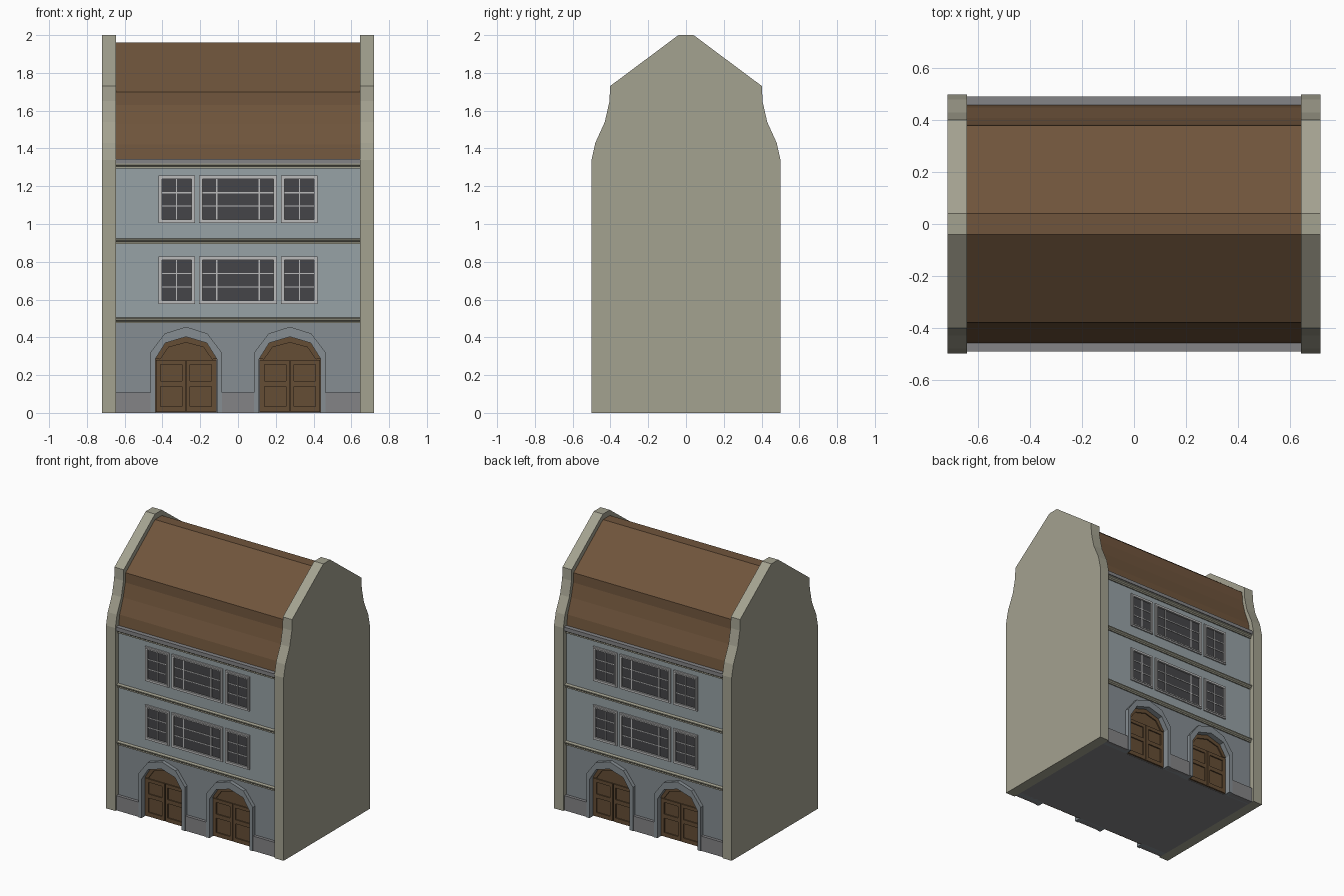
import bpy, bmesh

if "Cube" in bpy.data.objects:
    bpy.data.objects.remove(bpy.data.objects["Cube"])


def material(name, rgb):
    m = bpy.data.materials.new(name)
    m.diffuse_color = (*rgb, 1)
    m.use_nodes = True
    m.node_tree.nodes["Principled BSDF"].inputs["Base Color"].default_value = m.diffuse_color
    return m


STONE = material("gable_stone", (0.37, 0.36, 0.28))
TILE = material("roof_tile", (0.16, 0.09, 0.045))
PLASTER = material("plaster", (0.31, 0.36, 0.38))
GROUND = material("ground_wall", (0.24, 0.27, 0.29))
GREY = material("grey_trim", (0.23, 0.23, 0.24))
FRAME = material("window_frame", (0.5, 0.5, 0.5))
GLASS = material("glass", (0.06, 0.06, 0.065))
WOOD = material("door_wood", (0.13, 0.075, 0.035))


def build(name, prisms, mat, axis="y", mirror=""):
    """Each prism is (outline, start, end), extruded along the given axis."""
    bm = bmesh.new()
    for pts, a, b in prisms:
        rings = [[bm.verts.new((d, p, q) if axis == "x" else (p, d, q)) for p, q in pts]
                 for d in (a, b)]
        bm.faces.new(rings[0])
        bm.faces.new(rings[1][::-1])
        n = len(pts)
        for i in range(n):
            j = (i + 1) % n
            bm.faces.new((rings[0][i], rings[1][i], rings[1][j], rings[0][j]))
    bmesh.ops.recalc_face_normals(bm, faces=bm.faces)
    me = bpy.data.meshes.new(name)
    bm.to_mesh(me)
    bm.free()
    me.materials.append(mat)
    ob = bpy.data.objects.new(name, me)
    bpy.context.collection.objects.link(ob)
    if mirror:
        mod = ob.modifiers.new("Mirror", "MIRROR")
        mod.use_axis = ("x" in mirror, "y" in mirror, False)
        mod.use_mirror_merge = False
    return ob


def rect(x0, x1, z0, z1):
    return [(x0, z0), (x1, z0), (x1, z1), (x0, z1)]


def both(half):
    """Complete a half profile by reflection across y = 0."""
    return half + [(-y, z) for y, z in reversed(half)]


def ring(x0, x1, z0, z1, t, a, b):
    """Four bars around a rectangle."""
    return [(rect(x0, x1, z0, z0 + t), a, b), (rect(x0, x1, z1 - t, z1), a, b),
            (rect(x0, x0 + t, z0 + t, z1 - t), a, b), (rect(x1 - t, x1, z0 + t, z1 - t), a, b)]


XI, WALL = 0.645, -0.465      # inner face of gables, facade plane

# Gable end walls
gable = both([(0.5, 0), (0.5, 1.34), (0.48, 1.43), (0.43, 1.54),
              (0.405, 1.65), (0.402, 1.73), (0.04, 2.0)])
build("gable_walls", [(gable, XI, 0.72)], STONE, "x", "x")

# Roof with flared lower slope
roof = both([(0.46, 1.345), (0.449, 1.42), (0.408, 1.53),
             (0.383, 1.63), (0.38, 1.70), (0.04, 1.96)])
build("roof", [(roof, -XI, XI)], TILE, "x")

# Upper storeys and ground floor core
build("upper_walls", [(rect(-XI, XI, 0.475, 1.32), WALL, -WALL)], PLASTER)
build("ground_core", [(rect(-XI, XI, 0, 0.475), -0.44, 0.44)], GREY)

# Arched openings (outlines run left to right)
C = 0.275
inner = [(-0.163, 0), (-0.163, 0.285), (-0.11, 0.37), (0, 0.403),
         (0.11, 0.37), (0.163, 0.285), (0.163, 0)]
outer = [(-0.189, 0), (-0.189, 0.32), (-0.113, 0.42), (0, 0.456),
         (0.113, 0.42), (0.189, 0.32), (0.189, 0)]


def at(pts, c):
    return [(x + c, z) for x, z in pts]


wall = ([(-XI, 0)] + at(inner, -C) + at(inner, C) +
        [(XI, 0), (XI, 0.475), (-XI, 0.475)])
build("ground_wall", [(wall, WALL, -0.43)], GROUND, mirror="y")
build("door_surrounds", [(at(outer, c) + at(inner, c)[::-1], -0.492, -0.45)
                         for c in (-C, C)], GROUND, mirror="y")

# Plinth blocks beside the doors
build("plinth", [(rect(a, b, 0, 0.108), -0.487, -0.45)
                 for a, b in ((-XI, -0.464), (-0.086, 0.086), (0.464, XI))], GREY, mirror="y")

# Doors: backing, rails and stiles, arched top board
doors = []
for c in (-C, C):
    doors.append((at([(x * 0.99, z * 0.99 + 0.004) for x, z in inner], c), -0.445, -0.435))
    for a, b in ((-0.16, -0.135), (-0.022, -0.003), (0.003, 0.022), (0.135, 0.16)):
        doors.append((rect(c + a, c + b, 0.005, 0.28), -0.453, -0.44))
    for s in (-1, 1):
        xs = sorted((c + s * 0.022, c + s * 0.135))
        for z0, z1 in ((0.005, 0.035), (0.14, 0.17), (0.255, 0.28)):
            doors.append((rect(*xs, z0, z1), -0.453, -0.44))
    rim = inner[1:-1]
    doors.append((at(rim + [(x * 0.84, 0.28 + (z - 0.28) * 0.75) for x, z in rim[::-1]], c),
                  -0.453, -0.44))
build("doors", doors, WOOD, mirror="y")

# String courses and eaves cornice
courses = []
for z in (0.475, 0.895, 1.295):
    courses.append(([(-0.46, z), (-0.474, z), (-0.474, z + 0.01), (-0.485, z + 0.018),
                     (-0.485, z + 0.025), (-0.46, z + 0.03)], -XI, XI))
build("string_courses", courses, STONE, "x", "y")
build("eaves_cornice", [(rect(-0.492, 0.492, 1.32, 1.345), -XI, XI)], GREY, "x")

# Windows: stepped frames, glass and glazing bars
frames, glass = [], []
for zc in (0.702, 1.13):
    z0, z1 = zc - 0.126, zc + 0.126
    for x0, x1, cols in ((-0.422, -0.228, 2), (-0.206, 0.206, 3), (0.228, 0.422, 2)):
        frames += ring(x0, x1, z0, z1, 0.01, -0.475, -0.46)
        frames += ring(x0 + 0.01, x1 - 0.01, z0 + 0.01, z1 - 0.01, 0.009, -0.48, -0.46)
        gx0, gx1, gz0, gz1 = x0 + 0.019, x1 - 0.019, z0 + 0.019, z1 - 0.019
        glass.append((rect(gx0, gx1, gz0, gz1), -0.468, -0.46))
        splits = (0.5,) if cols == 2 else (0.2, 0.8)
        for f in splits:
            x = gx0 + (gx1 - gx0) * f
            frames.append((rect(x - 0.003, x + 0.003, gz0, gz1), -0.472, -0.465))
        for f in (1 / 3, 2 / 3):
            z = gz0 + (gz1 - gz0) * f
            frames.append((rect(gx0, gx1, z - 0.003, z + 0.003), -0.471, -0.465))
build("window_frames", frames, FRAME, mirror="y")
build("window_glass", glass, GLASS, mirror="y")
